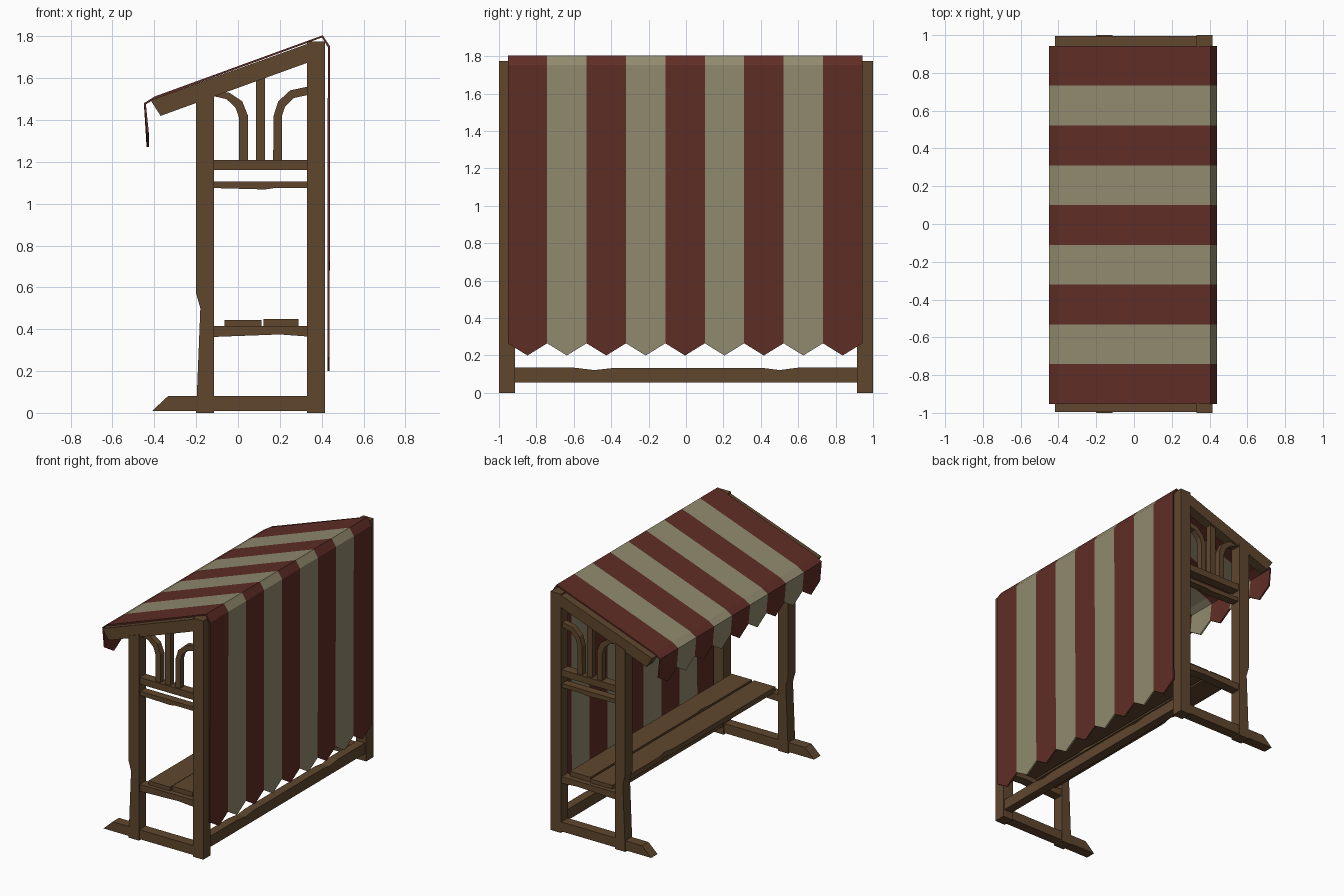
import bpy, bmesh
from mathutils import Vector

if "Cube" in bpy.data.objects:
    bpy.data.objects.remove(bpy.data.objects["Cube"])


def material(name, rgb):
    m = bpy.data.materials.new(name)
    m.diffuse_color = (*rgb, 1)
    m.use_nodes = True
    m.node_tree.nodes["Principled BSDF"].inputs["Base Color"].default_value = m.diffuse_color
    return m


WOOD = material("wood", (0.115, 0.062, 0.027))
RED = material("red_cloth", (0.115, 0.026, 0.019))
CREAM = material("cream_cloth", (0.28, 0.255, 0.155))


def finish(name, bm, mats, mirror=False):
    me = bpy.data.meshes.new(name)
    bm.to_mesh(me)
    bm.free()
    ob = bpy.data.objects.new(name, me)
    bpy.context.collection.objects.link(ob)
    for m in mats:
        me.materials.append(m)
    if mirror:
        mod = ob.modifiers.new("mirror", 'MIRROR')
        mod.use_axis = (False, True, False)
        mod.use_mirror_merge = False
    return ob


def prism(name, pts, a, b, axis='y', mirror=True):
    """Extrude a 2D outline along an axis from a to b."""
    place = {'y': lambda u, v, w: (u, w, v),
             'x': lambda u, v, w: (w, u, v),
             'z': lambda u, v, w: (u, v, w)}[axis]
    bm = bmesh.new()
    f = bm.faces.new([bm.verts.new(place(u, v, a)) for u, v in pts])
    ext = bmesh.ops.extrude_face_region(bm, geom=[f])
    bmesh.ops.translate(bm, vec=Vector(place(0, 0, b - a)),
                        verts=[g for g in ext["geom"] if isinstance(g, bmesh.types.BMVert)])
    bmesh.ops.recalc_face_normals(bm, faces=bm.faces[:])
    return finish(name, bm, [WOOD], mirror)


def rect(u0, u1, v0, v1):
    return [(u0, v0), (u1, v0), (u1, v1), (u0, v1)]


# End frames (mirrored front to back)
prism("back_post", rect(0.33, 0.415, 0, 1.775), -1.0, -0.913)
prism("front_post", [(-0.2, 0), (-0.115, 0), (-0.115, 1.53), (-0.2, 1.5), (-0.2, 0.57),
                     (-0.18, 0.5), (-0.197, 0.08)], -1.0, -0.915)
prism("foot", [(-0.41, 0.01), (0.335, 0.01), (0.335, 0.08), (-0.335, 0.08)], -0.995, -0.92)
prism("rafter", [(-0.37, 1.42), (0.335, 1.675), (0.335, 1.765), (-0.418, 1.495)], -0.995, -0.92)
prism("seat_rail", [(-0.12, 0.363), (0.2, 0.375), (0.335, 0.365), (0.335, 0.415), (-0.12, 0.415)],
      -0.99, -0.92)
prism("arm_rail", rect(-0.12, 0.335, 1.16, 1.21), -0.99, -0.92)
prism("lower_arm_rail", [(-0.12, 1.075), (0.13, 1.068), (0.18, 1.076), (0.335, 1.075),
                         (0.335, 1.105), (-0.12, 1.105)], -0.985, -0.925)

# Arched tracery above the arm rail
prism("tracery_bar", rect(0.085, 0.128, 1.2, 1.61), -0.978, -0.935)
prism("tracery_left_arch", [(0.005, 1.2), (0.048, 1.2), (0.048, 1.42), (0.02, 1.49), (-0.04, 1.53),
                            (-0.12, 1.54), (-0.12, 1.515), (-0.055, 1.5), (-0.012, 1.46),
                            (0.005, 1.41)], -0.978, -0.935)
prism("tracery_right_arch", [(0.168, 1.2), (0.21, 1.2), (0.21, 1.42), (0.225, 1.465), (0.265, 1.505),
                             (0.335, 1.52), (0.335, 1.56), (0.25, 1.542), (0.193, 1.49),
                             (0.17, 1.42)], -0.978, -0.935)

# Worn beam tying the back posts
prism("back_beam", [(-0.92, 0.055), (0.92, 0.055), (0.92, 0.135), (0.6, 0.135), (0.5, 0.122),
                    (0.42, 0.132), (-0.4, 0.132), (-0.49, 0.122), (-0.6, 0.135), (-0.92, 0.135)],
      0.34, 0.405, axis='x', mirror=False)

# Seat planks with chipped edges
prism("seat_front_plank", [(-0.065, -0.96), (0.113, -0.96), (0.113, 0.96), (-0.065, 0.96),
                           (-0.065, 0.4), (-0.048, 0.33), (-0.065, 0.24)],
      0.405, 0.444, axis='z', mirror=False)
prism("seat_back_plank", [(0.122, -0.95), (0.29, -0.95), (0.29, 0.95), (0.122, 0.95),
                          (0.122, -0.3), (0.135, -0.37), (0.122, -0.45)],
      0.41, 0.45, axis='z', mirror=False)

# Striped awning with pointed hems: each stripe is two columns wide
path = [(-0.437, 1.27), (-0.45, 1.48), (-0.40, 1.512), (0.405, 1.805), (0.44, 1.752), (0.438, 0.2)]
STRIPES, Y0, Y1, POINT = 9, -0.953, 0.943, 0.065
bm = bmesh.new()
grid = []
for j in range(2 * STRIPES + 1):
    y = Y0 + (Y1 - Y0) * j / (2 * STRIPES)
    col = []
    for i, (x, z) in enumerate(path):
        lift = POINT if i in (0, len(path) - 1) and j % 2 == 0 else 0
        col.append(bm.verts.new((x, y, z + lift)))
    grid.append(col)
for j in range(2 * STRIPES):
    for i in range(len(path) - 1):
        f = bm.faces.new((grid[j][i], grid[j][i + 1], grid[j + 1][i + 1], grid[j + 1][i]))
        f.material_index = (j // 2) % 2
awning = finish("striped_awning", bm, [RED, CREAM])
solid = awning.modifiers.new("thickness", 'SOLIDIFY')
solid.thickness = 0.011
solid.offset = -1
